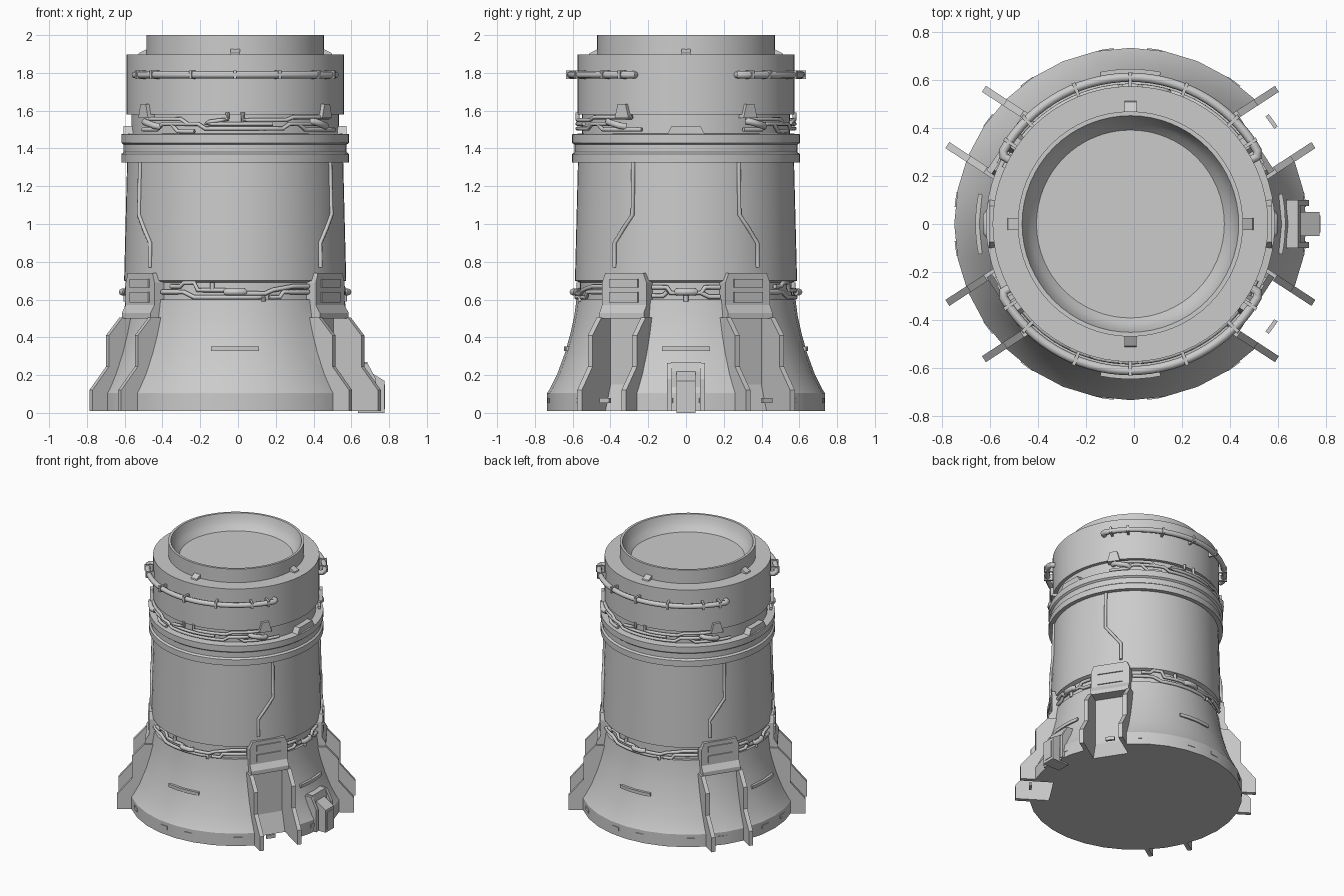
import bpy, bmesh, math
from mathutils import Matrix, Vector

CX = -0.015            # tower axis
BUTTRESS = [33, 147, 213, 327]
cube = bpy.data.objects.get("Cube")
if cube:
    bpy.data.objects.remove(cube, do_unlink=True)

grey = bpy.data.materials.new("plain_grey")
grey.use_nodes = True
grey.diffuse_color = (0.6, 0.6, 0.6, 1)
grey.node_tree.nodes["Principled BSDF"].inputs["Base Color"].default_value = (0.6, 0.6, 0.6, 1)


def activate(ob):
    bpy.ops.object.select_all(action='DESELECT')
    ob.select_set(True)
    bpy.context.view_layer.objects.active = ob


def finish(name, bm, smooth=True):
    bmesh.ops.recalc_face_normals(bm, faces=bm.faces)
    me = bpy.data.meshes.new(name)
    bm.to_mesh(me)
    bm.free()
    me.materials.append(grey)
    ob = bpy.data.objects.new(name, me)
    bpy.context.collection.objects.link(ob)
    ob.location.x = CX
    if smooth:
        activate(ob)
        bpy.ops.object.shade_smooth_by_angle(angle=math.radians(30))
    return ob


def lathe(name, profile, n):
    """Spin an (r, z) profile around the tower axis."""
    bm = bmesh.new()
    vs = [bm.verts.new((r, 0, z)) for r, z in profile]
    es = [bm.edges.new(p) for p in zip(vs, vs[1:])]
    bmesh.ops.spin(bm, geom=vs + es, cent=(0, 0, 0), axis=(0, 0, 1),
                   angle=math.tau, steps=n, use_duplicate=False)
    bmesh.ops.remove_doubles(bm, verts=bm.verts, dist=1e-4)
    return finish(name, bm)


def prism(name, pts, lo, hi, angle, side=True):
    """Extrude (r, z) points along the tangent, or (t, z) points along the radius."""
    bm = bmesh.new()
    co = [(a, lo, z) if side else (lo, a, z) for a, z in pts]
    face = bm.faces.new([bm.verts.new(c) for c in co])
    ext = bmesh.ops.extrude_face_region(bm, geom=[face])
    step = (0, hi - lo, 0) if side else (hi - lo, 0, 0)
    bmesh.ops.translate(bm, vec=step, verts=[g for g in ext["geom"] if isinstance(g, bmesh.types.BMVert)])
    bm.transform(Matrix.Rotation(math.radians(angle), 4, 'Z'))
    return finish(name, bm, False)


def rect(a, z0, z1):
    return [(-a, z0), (a, z0), (a, z1), (-a, z1)]


def arc_plate(name, a, half, r0, r1, z0, z1, steps=6):
    """Curved bar hugging the wall around angle a."""
    bm = bmesh.new()
    start = math.radians(a - half)
    vs = [bm.verts.new((r * math.cos(start), r * math.sin(start), z))
          for r, z in ((r0, z0), (r1, z0), (r1, z1), (r0, z1))]
    face = bm.faces.new(vs)
    bmesh.ops.spin(bm, geom=[face], cent=(0, 0, 0), axis=(0, 0, 1),
                   angle=math.radians(2 * half), steps=steps)
    return finish(name, bm)


def cable(name, path, thick):
    """Tube through (angle, z, r) points, following the round wall."""
    pts = []
    for (a0, z0, r0), (a1, z1, r1) in zip(path, path[1:]):
        n = max(1, int(abs(a1 - a0) / 4))
        pts += [(a0 + (a1 - a0) * i / n, z0 + (z1 - z0) * i / n, r0 + (r1 - r0) * i / n) for i in range(n)]
    pts.append(path[-1])
    cu = bpy.data.curves.new(name, 'CURVE')
    cu.dimensions = '3D'
    cu.bevel_depth = thick
    cu.bevel_resolution = 2
    cu.use_fill_caps = True
    sp = cu.splines.new('POLY')
    sp.points.add(len(pts) - 1)
    for p, (a, z, r) in zip(sp.points, pts):
        t = math.radians(a)
        p.co = (r * math.cos(t), r * math.sin(t), z, 1)
    cu.materials.append(grey)
    ob = bpy.data.objects.new(name, cu)
    bpy.context.collection.objects.link(ob)
    ob.location.x = CX
    activate(ob)
    bpy.ops.object.convert(target='MESH')
    bpy.ops.object.shade_smooth_by_angle(angle=math.radians(50))


# Flared foot, notched between each pair of fins
foot = lathe("flared_foot", [(0, 0.01), (0.735, 0.01), (0.735, 0.105), (0.722, 0.125), (0.68, 0.21),
                             (0.64, 0.32), (0.612, 0.42), (0.592, 0.51), (0.58, 0.6), (0, 0.6)], 32)
for a in BUTTRESS:
    cutter = prism("notch_cutter", [(0.54, -0.1), (1, -0.1), (1, 0.51), (0.54, 0.51)], -0.135, 0.135, a)
    cutter.hide_render = True
    mod = foot.modifiers.new("notch", 'BOOLEAN')
    mod.operation = 'DIFFERENCE'
    mod.solver = 'EXACT'
    mod.object = cutter
    activate(foot)
    bpy.ops.object.modifier_apply(modifier=mod.name)
    bpy.data.objects.remove(cutter, do_unlink=True)

# Main barrel, clamp rings, collar and open rim
lathe("barrel", [(0, 0.58), (0.56, 0.58), (0.56, 0.69), (0.588, 0.7), (0.572, 1.33), (0, 1.33)], 64)
lathe("clamp_rings", [(0, 1.325), (0.603, 1.325), (0.603, 1.37), (0.59, 1.38), (0.59, 1.42),
                      (0.603, 1.43), (0.603, 1.475), (0.55, 1.48), (0.55, 1.6), (0, 1.6)], 64)
lathe("collar_and_rim", [(0, 1.58), (0.575, 1.58), (0.575, 1.897), (0.47, 1.897), (0.47, 2), (0.452, 2),
                         (0.446, 1.98), (0.435, 1.95), (0.418, 1.92), (0.392, 1.89), (0, 1.89)], 64)

# Buttresses: two fins, a clamp plate with panels, and a sloped toe
fin = [(0.5, 0.01), (0.82, 0.01), (0.82, 0.12), (0.715, 0.245), (0.715, 0.41), (0.63, 0.505), (0.5, 0.505)]
plate = [(-0.14, 0.5), (0.14, 0.5), (0.14, 0.69), (0.12, 0.74), (-0.12, 0.74), (-0.14, 0.69)]
for a in BUTTRESS:
    for s in (-1, 1):
        prism("fin", fin, s * 0.125, s * 0.155, a)
    prism("clamp_plate", plate, 0.5, 0.6, a, False)
    prism("clamp_foot", [(0.5, 0.5), (0.625, 0.5), (0.625, 0.53), (0.6, 0.57), (0.5, 0.57)], -0.14, 0.14, a)
    for z0, z1 in ((0.585, 0.64), (0.665, 0.71)):
        prism("clamp_panel", rect(0.09, z0, z1), 0.59, 0.608, a, False)
    prism("notch_toe", [(0.5, 0.01), (0.59, 0.01), (0.54, 0.15), (0.5, 0.15)], -0.13, 0.13, a)

# Doorway on the left side
for s in (-1, 1):
    prism("door_post", [(0.6, 0.01), (0.745, 0.01), (0.745, 0.18), (0.7, 0.265), (0.6, 0.265)],
          s * 0.075, s * 0.1, 0)
prism("door_header", [(0.6, 0.01), (0.71, 0.01), (0.71, 0.22), (0.7, 0.27), (0.6, 0.27)], -0.08, 0.08, 0)
prism("door_box", [(0.65, 0), (0.79, 0), (0.79, 0.17), (0.71, 0.22), (0.65, 0.22)], -0.05, 0.05, 0)
prism("door_panel", rect(0.035, 0.02, 0.15), 0.785, 0.793, 0, False)

# Details on the four main directions
for a in range(0, 360, 90):
    arc_plate("foot_slot", a, 11.3, 0.61, 0.647, 0.328, 0.352)
    prism("rim_lug", [(0.46, 1.88), (0.52, 1.88), (0.51, 1.905), (0.46, 1.93)], -0.025, 0.025, a)
    for d in (-36, -8, 8, 36):
        arc_plate("foot_mark", a + d, 2.5, 0.72, 0.737, 0.052, 0.078, 2)
for a in (0, 180):
    prism("neck_block", [(-0.1, 1.475), (0.1, 1.475), (0.075, 1.52), (-0.075, 1.52)], 0.54, 0.59, a, False)

# Teeth under the collar and cables down the barrel
for a, s in ((0, 1), (0, -1), (180, 1), (180, -1)):
    prism("collar_tooth", [(-0.045, 1.56), (0.045, 1.56), (0.025, 1.635), (-0.025, 1.635)],
          0.55, 0.595, a + s * 35, False)
    cable("barrel_cable", [(a + s * d, z, r) for d, z, r in
          ((29, 1.33, 0.575), (29, 1.05, 0.583), (40, 0.9, 0.588), (40, 0.77, 0.59))], 0.011)

# Handrail pipes around the collar, with clips
for a in (90, 270):
    cable("collar_pipe", [(a + d, 1.79, r) for d, r in
          ((-62, 0.56), (-62, 0.6), (-60, 0.612), (60, 0.612), (62, 0.6), (62, 0.56))], 0.019)
    for d in (-56, -45, -22, 0, 22, 45, 56):
        arc_plate("pipe_clip", a + d, 0.7, 0.57, 0.635, 1.767, 1.813, 1)

# Wiring in the lower groove, wide runs front and back, short runs at the sides
wide = [[(-42, .64), (-28, .64), (-22, .612), (15, .612), (15, .59)],
        [(-36, .67), (-30, .67), (-28, .69), (-22, .69), (-20, .65), (-6, .65), (0, .632), (16, .632),
         (20, .65), (32, .67), (42, .67)],
        [(-12, .69), (-12, .65)], [(18, .612), (24, .612), (26, .64), (42, .64)]]
short = [[(-18, .665), (-10, .665), (-8, .635), (8, .635), (10, .665), (18, .665)],
         [(-18, .62), (-12, .62), (-10, .64)], [(0, .635), (0, .59)], [(8, .635), (12, .615), (18, .615)]]
for a in range(0, 360, 90):
    for run in (wide if a % 180 else short):
        cable("groove_wire", [(a + d, z, 0.58) for d, z in run], 0.012)
    cable("groove_hose", [(a - 5, 0.64, 0.585), (a - 3, 0.64, 0.6), (a + 3, 0.64, 0.6), (a + 5, 0.64, 0.585)], 0.018)

# Wiring in the neck groove
neck = [[(-58, 1.5), (-46, 1.5), (-42, 1.53), (-20, 1.53), (-16, 1.505), (26, 1.505), (30, 1.53), (52, 1.53)],
        [(-56, 1.555), (-30, 1.555), (-26, 1.53)], [(-4, 1.59), (-4, 1.555), (-14, 1.54), (-16, 1.53), (20, 1.53)],
        [(4, 1.59), (4, 1.55), (28, 1.55), (32, 1.565), (60, 1.565)], [(36, 1.53), (40, 1.5), (66, 1.5)],
        [(-36, 1.53), (-32, 1.49), (-22, 1.49)]]
for a in (90, 270):
    for run in neck:
        cable("neck_wire", [(a + d, z, 0.575) for d, z in run], 0.011)
    for d in (-50, 50):
        cable("neck_hose", [(a + d - 6, 1.545, 0.57), (a + d - 4, 1.54, 0.592),
                            (a + d + 4, 1.52, 0.592), (a + d + 6, 1.515, 0.57)], 0.018)
